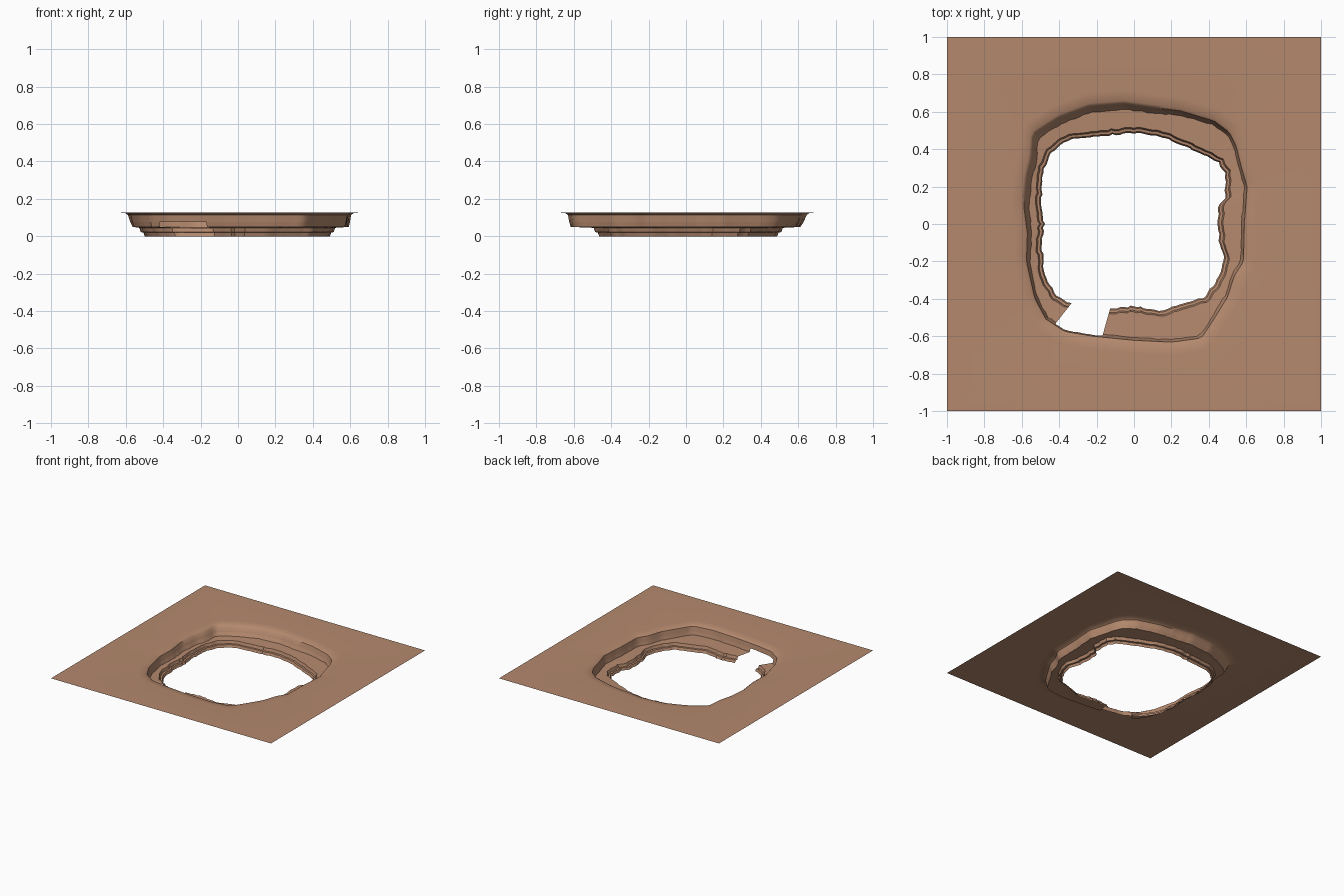
import bpy, bmesh, math, random
from mathutils import Vector

if "Cube" in bpy.data.objects:
    bpy.data.objects.remove(bpy.data.objects["Cube"])
random.seed(4)
N = 160
Z_TOP = 0.128

# outlines read from the plan, counter-clockwise
RIM = [(.59, 0), (.605, .2), (.575, .3), (.545, .42), (.51, .49), (.43, .55), (.25, .605), (.09, .625),
       (-.05, .645), (-.24, .63), (-.4, .57), (-.54, .48), (-.55, .35), (-.575, .25), (-.59, .1),
       (-.57, -.05), (-.575, -.2), (-.53, -.4), (-.47, -.51), (-.37, -.575), (-.22, -.6), (0, -.622),
       (.2, -.632), (.36, -.61), (.42, -.52), (.50, -.39), (.535, -.28), (.585, -.2)]
HOLE = [(.45, 0), (.452, .1), (.485, .13), (.49, .27), (.45, .33), (.31, .40), (.14, .47), (0, .485),
        (-.2, .47), (-.3, .46), (-.38, .435), (-.45, .37), (-.49, .27), (-.495, .1), (-.48, 0),
        (-.495, -.1), (-.48, -.27), (-.42, -.38), (-.34, -.425), (-.12, -.45), (0, -.44), (.14, -.462),
        (.26, -.43), (.38, -.39), (.45, -.29), (.48, -.18), (.455, -.1)]
SQUARE = [(1, 0), (1, 1), (-1, 1), (-1, -1), (1, -1)]


def radius(outline, a):
    """Distance from the centre to a closed outline along angle a."""
    dx, dy = math.cos(a), math.sin(a)
    for (x1, y1), (x2, y2) in zip(outline, outline[1:] + outline[:1]):
        c1, c2 = dx * y1 - dy * x1, dx * y2 - dy * x2
        if c1 <= 1e-9 and c2 > 1e-9:
            t = c1 / (c1 - c2)
            x, y = x1 + t * (x2 - x1), y1 + t * (y2 - y1)
            if x * dx + y * dy > 0:
                return math.hypot(x, y)
    return 1.0


def column(k):
    """Cross-section of the pit at step k, from plate edge to hole."""
    a = 2 * math.pi * k / N
    sq, rim, hole = (radius(o, a) for o in (SQUARE, RIM, HOLE))
    shade = max(0, math.cos(a - math.radians(125)))     # steeper lean at back left
    foot = rim - 0.015 - 0.02 * shade + random.uniform(-.003, .003)
    j = random.uniform(-.005, .005)
    rows = [(sq, Z_TOP), (rim + .07, Z_TOP), (rim + .015, .124), (rim, .114),
            ((rim + foot) / 2, .076), (foot, .05), (hole + .03 + j, .045),
            (hole + .022 + j, .022), (hole + .008 + j, .02), (hole + j, 0)]
    return [Vector((r * math.cos(a), r * math.sin(a), z)) for r, z in rows]


mat = bpy.data.materials.new("clay brown")
mat.diffuse_color = (.46, .25, .155, 1)
mat.use_nodes = True
mat.node_tree.nodes["Principled BSDF"].inputs["Base Color"].default_value = mat.diffuse_color


def make_part(name, cols, first, last, gap=()):
    """Skin the rows first..last of all columns, leaving out the gap steps."""
    bm = bmesh.new()
    grid = [[bm.verts.new(p) for p in c[first:last + 1]] for c in cols]
    for k in range(N):
        if k in gap:
            continue
        for v, w in zip(range(last - first), range(1, last - first + 1)):
            A, B = grid[k], grid[(k + 1) % N]
            bm.faces.new((A[v], B[v], B[w], A[w]))
    bmesh.ops.delete(bm, geom=[v for v in bm.verts if not v.link_faces], context='VERTS')
    for f in bm.faces:
        f.normal_update()
        f.smooth = True
    if sum(f.normal.z for f in bm.faces) < 0:
        bmesh.ops.reverse_faces(bm, faces=bm.faces)
    me = bpy.data.meshes.new(name)
    bm.to_mesh(me)
    bm.free()
    me.materials.append(mat)
    ob = bpy.data.objects.new(name, me)
    bpy.context.collection.objects.link(ob)
    bpy.context.view_layer.objects.active = ob
    ob.select_set(True)
    bpy.ops.object.shade_smooth_by_angle(angle=math.radians(35))
    ob.select_set(False)


columns = [column(k) for k in range(N)]
doorway = range(103, 113)                               # opening at the front left
make_part("ground_plate_and_upper_wall", columns, 0, 4)
make_part("lower_wall_and_ledge", columns, 4, 9, doorway)
